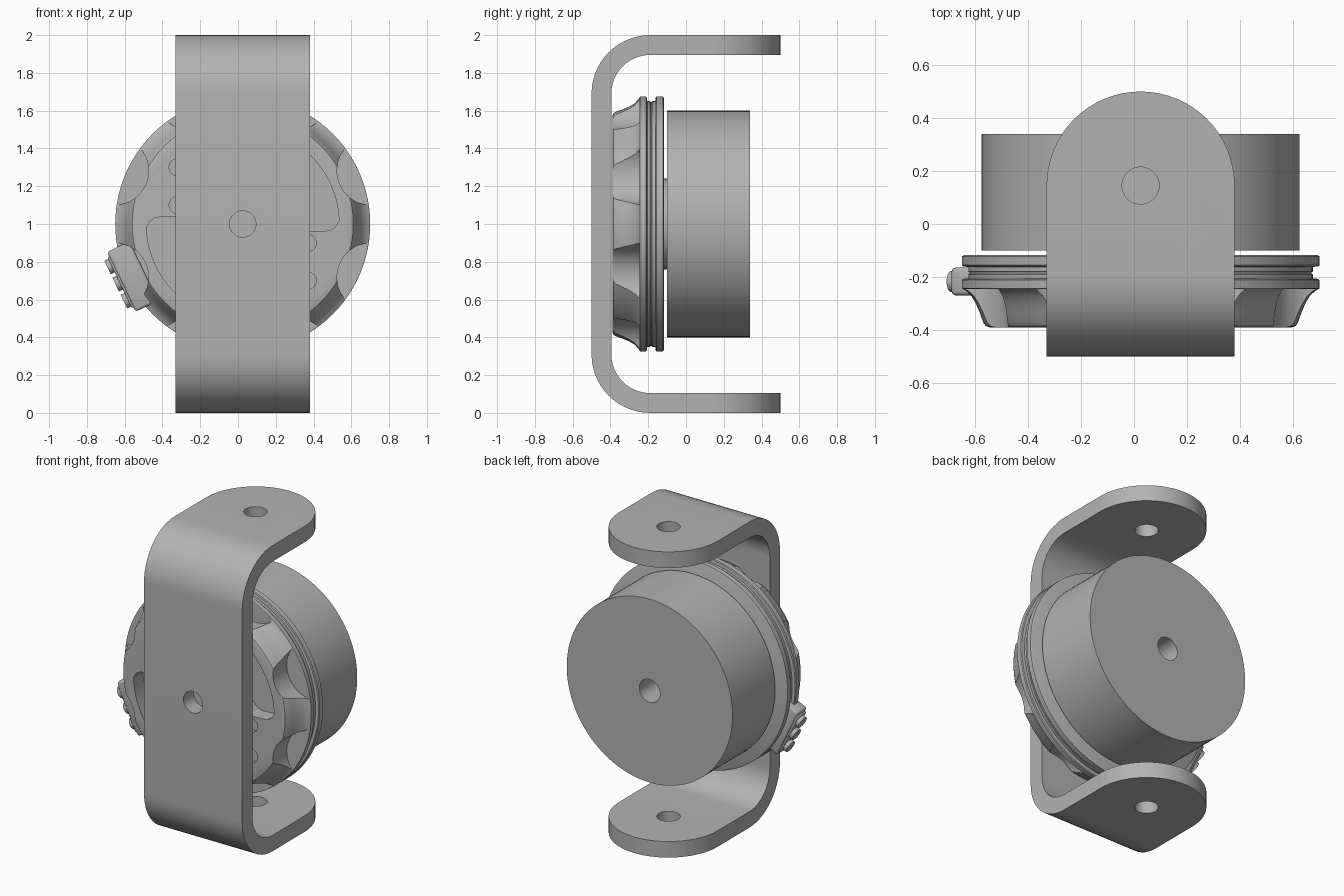
import bpy, bmesh, math
from mathutils import Matrix, Vector

if "Cube" in bpy.data.objects:
    bpy.data.objects.remove(bpy.data.objects["Cube"])

CX, CZ = 0.025, 1.0          # common axis of drum and wheel, along y
grey = bpy.data.materials.new("grey metal")
grey.diffuse_color = (0.45, 0.45, 0.45, 1)
grey.use_nodes = True
grey.node_tree.nodes["Principled BSDF"].inputs["Base Color"].default_value = grey.diffuse_color


def finish(name, bm):
    """Turn a bmesh into a named object."""
    bmesh.ops.recalc_face_normals(bm, faces=bm.faces)
    me = bpy.data.meshes.new(name)
    bm.to_mesh(me)
    bm.free()
    ob = bpy.data.objects.new(name, me)
    bpy.context.collection.objects.link(ob)
    me.materials.append(grey)
    return ob


def prism(name, points, vec):
    """Closed outline extruded along vec."""
    bm = bmesh.new()
    face = bm.faces.new([bm.verts.new(p) for p in points])
    res = bmesh.ops.extrude_face_region(bm, geom=[face])
    bmesh.ops.translate(bm, vec=vec, verts=[v for v in res["geom"] if isinstance(v, bmesh.types.BMVert)])
    return finish(name, bm)


def cylinder(name, centre, axis, radius, depth, segs=48):
    bm = bmesh.new()
    rot = Vector(axis).to_track_quat("Z", "Y").to_matrix().to_4x4()
    bmesh.ops.create_cone(bm, cap_ends=True, segments=segs, radius1=radius, radius2=radius,
                          depth=depth, matrix=Matrix.Translation(centre) @ rot)
    return finish(name, bm)


def lathe(name, profile, segs=96):
    """Profile of (radius, y) spun about the common axis; ends are capped."""
    bm = bmesh.new()
    rings = [[bm.verts.new((CX + r * math.cos(2 * math.pi * i / segs), y,
                            CZ + r * math.sin(2 * math.pi * i / segs))) for i in range(segs)]
             for r, y in profile]
    for a, b in zip(rings, rings[1:]):
        for i in range(segs):
            j = (i + 1) % segs
            bm.faces.new((a[i], a[j], b[j], b[i]))
    bm.faces.new(rings[0])
    bm.faces.new(rings[-1])
    return finish(name, bm)


def cut(ob, cutters, op="DIFFERENCE"):
    for c in cutters:
        m = ob.modifiers.new("cut", "BOOLEAN")
        m.operation, m.object, m.solver = op, c, "EXACT"
    dg = bpy.context.evaluated_depsgraph_get()
    me = bpy.data.meshes.new_from_object(ob.evaluated_get(dg))
    ob.modifiers.clear()
    ob.data = me
    for c in cutters:
        bpy.data.objects.remove(c)


def arc(cx, cy, r, a0, a1, n):
    return [(cx + r * math.cos(math.radians(a0 + (a1 - a0) * i / n)),
             cy + r * math.sin(math.radians(a0 + (a1 - a0) * i / n))) for i in range(n + 1)]


def polar(r, deg, y):
    return (CX + r * math.cos(math.radians(deg)), y, CZ + r * math.sin(math.radians(deg)))


# U-shaped bracket: bent strip with rounded arm ends and three holes
T, R, W = 0.105, 0.31, 0.355
outer = [(0.5, 2)] + arc(-0.5 + R, 2 - R, R, 90, 180, 14) + arc(-0.5 + R, R, R, 180, 270, 14) + [(0.5, 0)]
inner = [(0.5, T)] + arc(-0.5 + R, R, R - T, 270, 180, 14) + arc(-0.5 + R, 2 - R, R - T, 180, 90, 14) + [(0.5, 2 - T)]
bracket = prism("bracket", [(CX - W, y, z) for y, z in outer + inner], (2 * W, 0, 0))
plan = [(CX - W, -0.6), (CX + W, -0.6)] + arc(CX, 0.5 - W, W, 0, 180, 32)
cut(bracket, [prism("plan_cutter", [(x, y, -0.1) for x, y in plan], (0, 0, 2.2))], "INTERSECT")
cut(bracket, [cylinder("arm_hole", (CX, 0.145, 1), (0, 0, 1), 0.07, 2.4),
              cylinder("front_hole", (CX, -0.45, CZ), (0, 1, 0), 0.07, 0.3)])

# Drum with a centre bore, and the spacer boss in front of it
drum = lathe("drum", [(0.6, -0.1), (0.6, 0.34)])
cut(drum, [cylinder("drum_bore", (CX, 0.2, CZ), (0, 1, 0), 0.075, 0.5)])
boss = lathe("spacer_boss", [(0.24, -0.13), (0.24, -0.09)], 64)

# Wheel body: flared front with eight scallops, two pockets and small holes
wheel = lathe("scalloped_wheel", [(0.64, -0.22), (0.675, -0.225), (0.675, -0.243), (0.66, -0.252),
                                  (0.64, -0.27), (0.622, -0.3), (0.607, -0.335), (0.594, -0.372),
                                  (0.585, -0.385), (0.57, -0.39)])
cutters = [cylinder("scallop", polar(0.738, 22.5 + 45 * k, -0.35), (0, 1, 0), 0.183, 0.21, 40)
           for k in range(8)]
for turn in (0, 180):
    pts = (arc(0, 0, 0.51, 2, 45, 14) + arc(0.28, 0.28, 0.115, 45, 215, 10)
           + arc(0, 0, 0.25, 40, 10, 6) + arc(0.36, 0.03, 0.07, 210, 275, 6) + [(0.46, -0.035), (0.49, -0.015)])
    s = 1 if turn == 0 else -1
    cutters.append(prism("pocket", [(CX + s * x, -0.45, CZ + s * z) for x, z in pts], (0, 0.16, 0)))
    for z in (-0.1, -0.3):
        cutters.append(cylinder("small_hole", (CX + s * 0.345, -0.4, CZ + s * z), (0, 1, 0), 0.045, 0.08, 24))
cut(wheel, cutters)

# Grooved rim behind the scallops
rim = lathe("grooved_rim", [(0.665, -0.117), (0.675, -0.122), (0.675, -0.155), (0.67, -0.16),
                            (0.65, -0.162), (0.65, -0.18), (0.645, -0.182), (0.645, -0.188), (0.65, -0.19),
                            (0.65, -0.205), (0.67, -0.207), (0.675, -0.212), (0.675, -0.23)])

# Clamp block on the lower left of the rim, with three round plugs
ANG = 205.5
spin = Matrix.Translation((CX, -0.217, CZ)) @ Matrix.Rotation(math.radians(-ANG), 4, "Y")


def block(name, r0, r1, t0, t1, depth, bev):
    bm = bmesh.new()
    bmesh.ops.create_cube(bm, size=1, matrix=Matrix.Translation(((r0 + r1) / 2, 0, (t0 + t1) / 2))
                          @ Matrix.Diagonal((r1 - r0, depth, t1 - t0, 1)))
    bmesh.ops.bevel(bm, geom=bm.edges[:], offset=bev, segments=3, affect="EDGES", profile=0.5)
    bm.transform(spin)
    return finish(name, bm)


block("clamp_block", 0.58, 0.712, -0.175, 0.175, 0.105, 0.015)
block("clamp_plate", 0.70, 0.722, -0.15, 0.15, 0.09, 0.008)
axis = spin.to_3x3() @ Vector((1, 0, 0))
for k, t in enumerate((-0.1, 0, 0.1)):
    cylinder(f"clamp_plug_{k + 1}", spin @ Vector((0.71, 0, t)), axis, 0.04, 0.07, 24)

# Smooth shading with sharp edges kept
bpy.ops.object.select_all(action="DESELECT")
for ob in bpy.context.collection.objects:
    ob.select_set(True)
    bpy.context.view_layer.objects.active = ob
bpy.ops.object.shade_smooth_by_angle(angle=math.radians(30))
